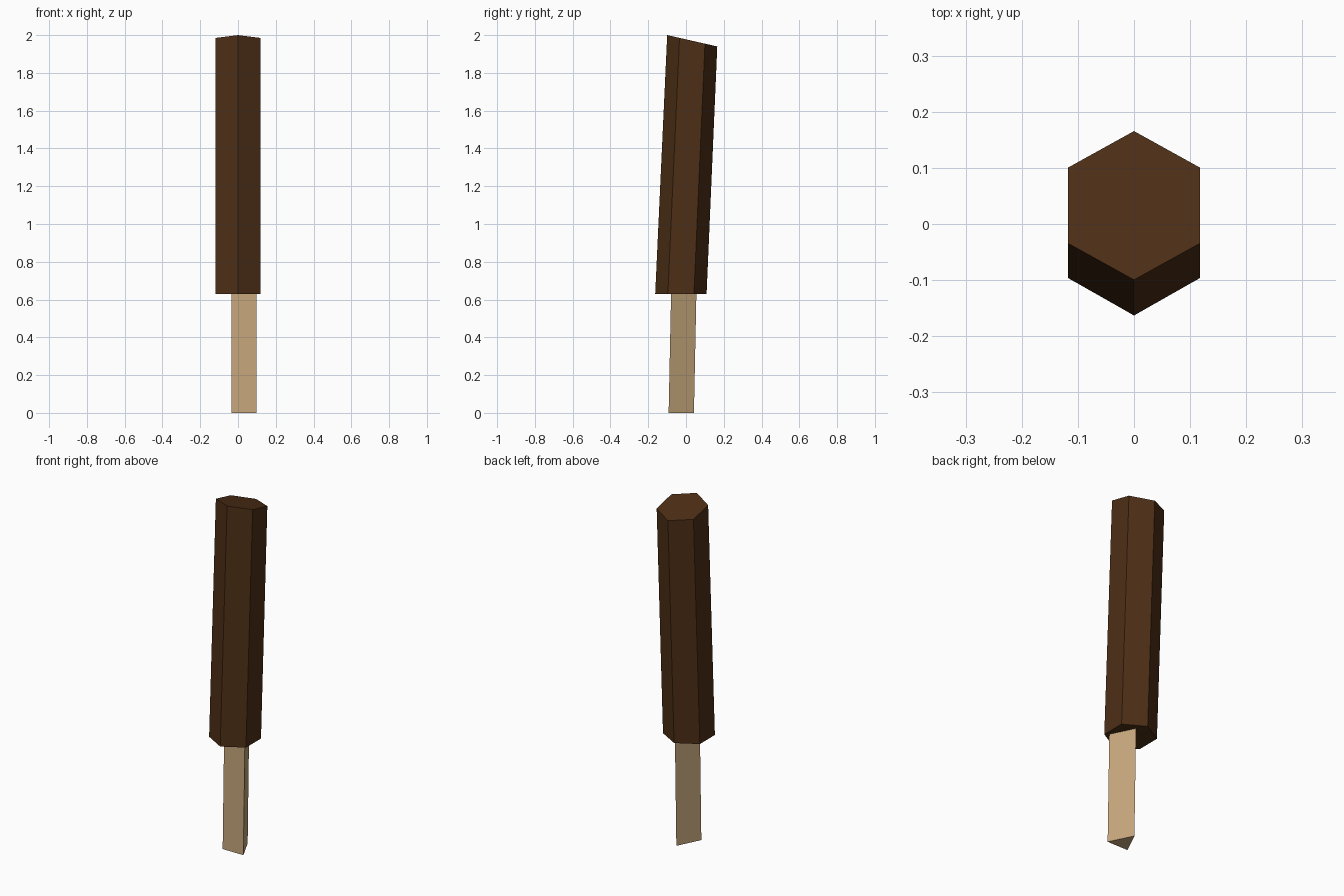
import bpy, bmesh

if "Cube" in bpy.data.objects:
    bpy.data.objects.remove(bpy.data.objects["Cube"])


def loft(name, bottom, top, color):
    """Closed prism between two matching rings of points."""
    bm = bmesh.new()
    lo = [bm.verts.new(p) for p in bottom]
    hi = [bm.verts.new(p) for p in top]
    n = len(lo)
    bm.faces.new(lo[::-1])
    bm.faces.new(hi)
    for i in range(n):
        j = (i + 1) % n
        bm.faces.new((lo[i], lo[j], hi[j], hi[i]))
    bmesh.ops.recalc_face_normals(bm, faces=bm.faces)
    mesh = bpy.data.meshes.new(name)
    bm.to_mesh(mesh)
    bm.free()
    obj = bpy.data.objects.new(name, mesh)
    bpy.context.collection.objects.link(obj)
    mat = bpy.data.materials.new(name + "_color")
    mat.diffuse_color = color
    mat.use_nodes = True
    mat.node_tree.nodes["Principled BSDF"].inputs["Base Color"].default_value = mat.diffuse_color
    mesh.materials.append(mat)
    return obj


# Leaning six-sided body: level bottom, top sloping down to the back
W = 0.118
hexagon = [(0, -0.136), (W, -0.069), (W, 0.069), (0, 0.136), (-W, 0.069), (-W, -0.069)]
loft("coated_body",
     [(x, y - 0.027, 0.63) for x, y in hexagon],
     [(x, y * 0.975 + 0.033, 1.97 - y * 0.221) for x, y in hexagon],
     (0.075, 0.028, 0.008, 1))

# Three-sided stick, slightly off centre, with its apex at the back
triangle = [(-0.034, -0.092), (0.099, -0.092), (0.0325, 0.042)]
loft("stick",
     [(x, y, 0) for x, y in triangle],
     [(x, y + 0.013, 0.63) for x, y in triangle],
     (0.56, 0.38, 0.2, 1))
